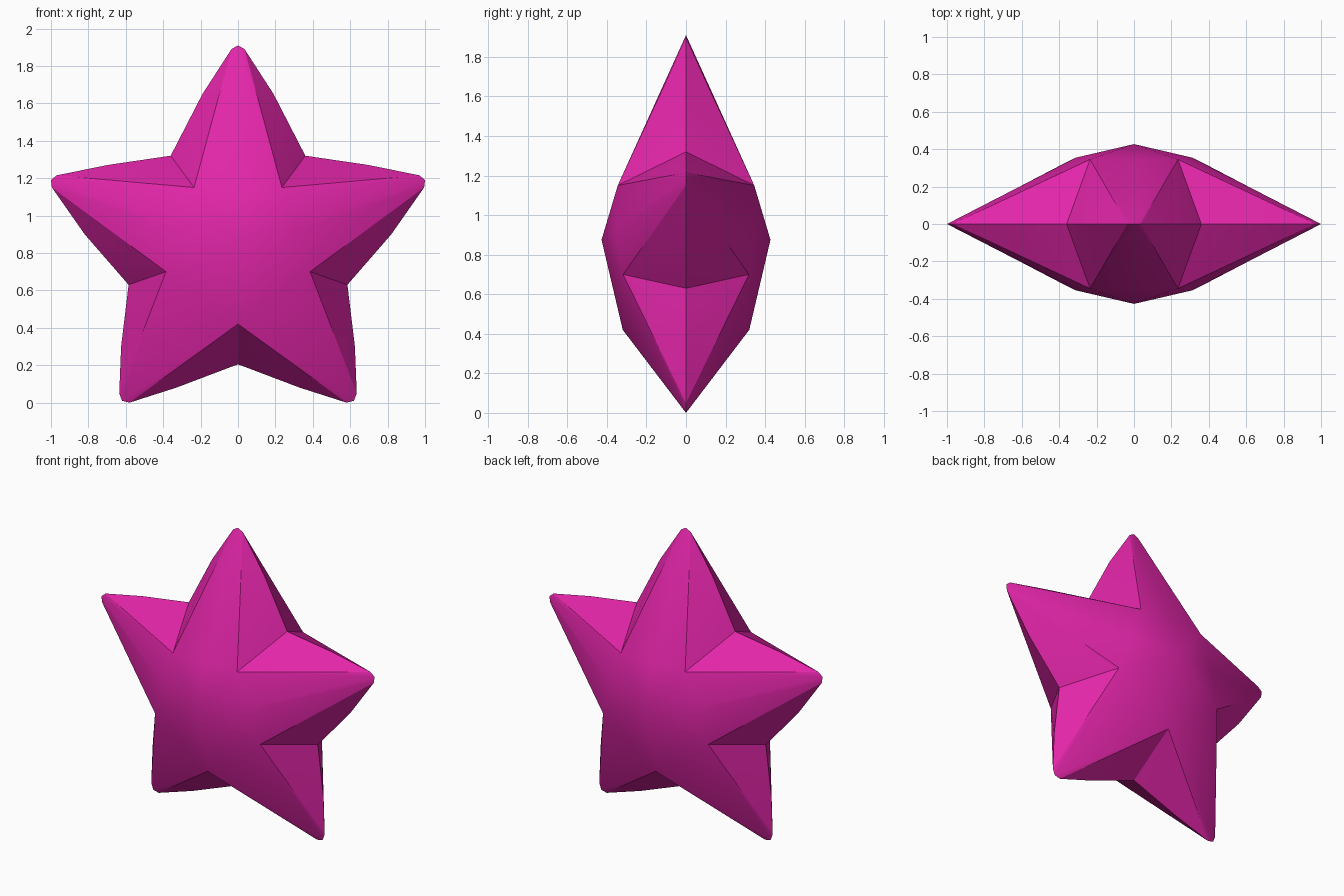
import bpy, bmesh, math
from mathutils import Vector

if "Cube" in bpy.data.objects:
    bpy.data.objects.remove(bpy.data.objects["Cube"])

# Right half of the star outline (x, z) in the y = 0 plane, top to bottom
outline = [(0, 1.91), (.035, 1.89), (.19, 1.65), (.36, 1.32), (.70, 1.27),
           (.97, 1.215), (1.0, 1.19), (.995, 1.15), (.82, .9), (.585, .63),
           (.625, .3), (.635, .05), (.62, .01), (.58, 0), (.33, .08), (0, .205)]

bm = bmesh.new()
o = [bm.verts.new((x, 0, z)) for x, z in outline]

# Raised front points: arm creases, side arm ridge and belly
top_mid, crease_top, ridge, belly, crease_side, crease_low = [
    bm.verts.new(p) for p in ((0, -.345, 1.15), (.235, -.345, 1.15), (.31, -.355, .925),
                              (0, -.427, .875), (.385, -.318, .70), (0, -.32, .42))]


def tri(*vs):
    f = bm.faces.new(vs)
    f.normal_update()
    if f.normal.y > 0:
        f.normal_flip()


def fan(hub, first, last):
    for i in range(first, last):
        tri(hub, o[i], o[i + 1])


# Flanks between the arms
fan(crease_top, 0, 6)
fan(ridge, 6, 7)
fan(crease_side, 7, 12)
fan(crease_low, 12, 15)

# Arm fronts
tri(top_mid, crease_top, o[0])
tri(crease_top, o[6], ridge)
tri(ridge, o[7], crease_side)
tri(crease_side, o[12], crease_low)

# Belly
tri(belly, crease_top, top_mid)
tri(belly, ridge, crease_top)
tri(belly, crease_side, ridge)
tri(belly, crease_low, crease_side)

mesh = bpy.data.meshes.new("star")
bm.to_mesh(mesh)
bm.free()
star = bpy.data.objects.new("star", mesh)
bpy.context.collection.objects.link(star)
bpy.context.view_layer.objects.active = star
star.select_set(True)

# Mirror left/right and front/back
mod = star.modifiers.new("mirror", 'MIRROR')
mod.use_axis = (True, True, False)
bpy.ops.object.modifier_apply(modifier=mod.name)
bpy.ops.object.shade_smooth_by_angle(angle=math.radians(20))

mat = bpy.data.materials.new("magenta")
mat.diffuse_color = (.77, .019, .40, 1)
mat.use_nodes = True
mat.node_tree.nodes["Principled BSDF"].inputs["Base Color"].default_value = mat.diffuse_color
mesh.materials.append(mat)
